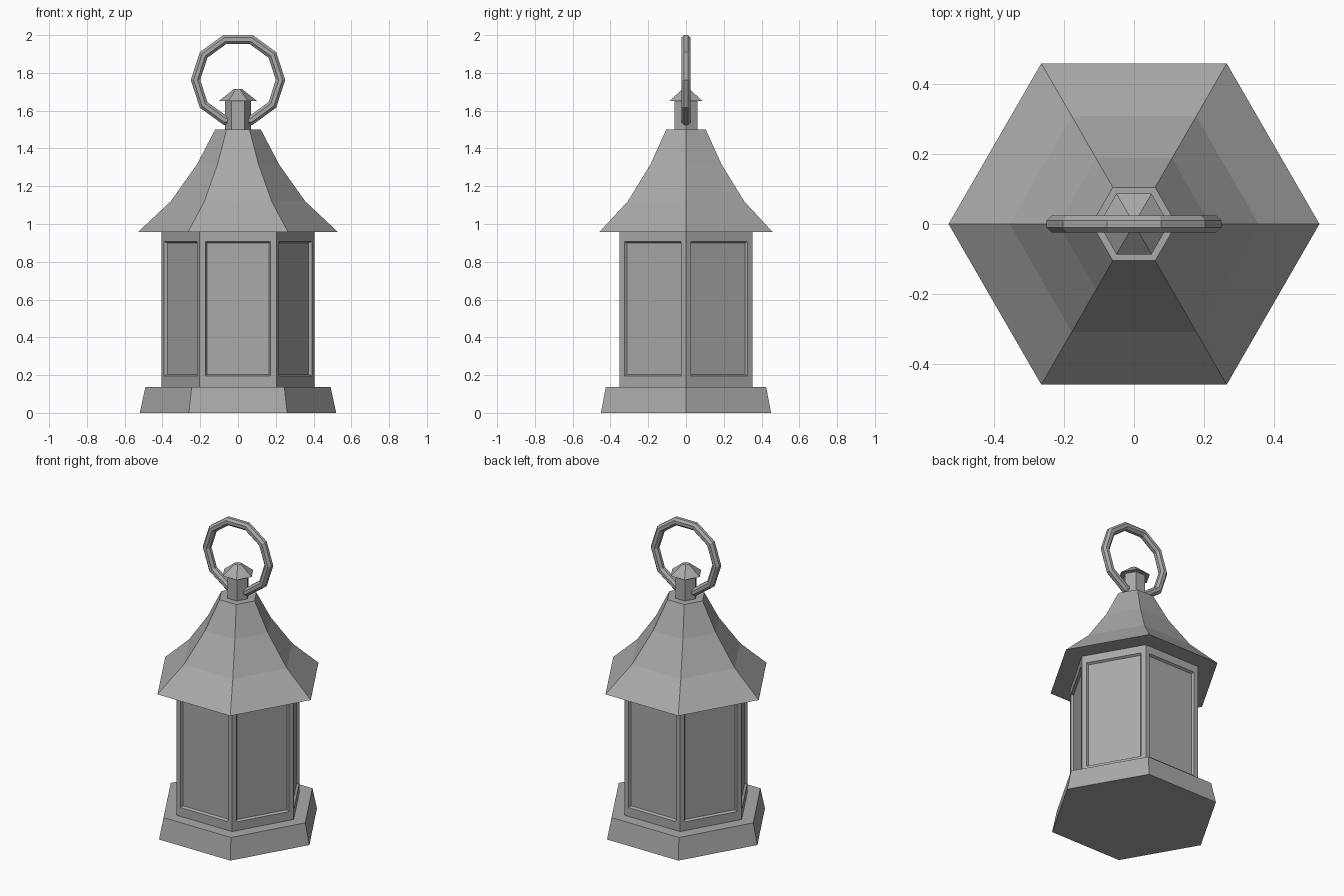
import bpy, bmesh
from math import cos, sin, pi, tau

cube = bpy.data.objects.get("Cube")
if cube:
    bpy.data.objects.remove(cube)

# Single metal colour
metal = bpy.data.materials.new("grey metal")
GREY = (0.4, 0.4, 0.4, 1)
metal.use_nodes = True
metal.diffuse_color = GREY
metal.node_tree.nodes["Principled BSDF"].inputs["Base Color"].default_value = GREY


def finish(name, bm):
    bmesh.ops.recalc_face_normals(bm, faces=bm.faces[:])
    mesh = bpy.data.meshes.new(name)
    bm.to_mesh(mesh)
    bm.free()
    mesh.materials.append(metal)
    obj = bpy.data.objects.new(name, mesh)
    bpy.context.collection.objects.link(obj)
    return obj


def hex_loft(profile):
    """Capped six-sided solid through (radius, height) pairs."""
    bm = bmesh.new()
    rings = [[bm.verts.new((r * cos(i * tau / 6), r * sin(i * tau / 6), z))
              for i in range(6)] for r, z in profile]
    for a, b in zip(rings, rings[1:]):
        for i in range(6):
            j = (i + 1) % 6
            bm.faces.new((a[i], a[j], b[j], b[i]))
    bm.faces.new(rings[0][::-1])
    bm.faces.new(rings[-1])
    bm.normal_update()
    return bm


# Plinth, roof, post and cap
finish("base", hex_loft([(0.52, 0), (0.49, 0.138)]))
finish("roof", hex_loft([(0.53, 0.957), (0.356, 1.12), (0.217, 1.316), (0.121, 1.5)]))
finish("top_post", hex_loft([(0.07, 1.5), (0.07, 1.66)]))
finish("post_cap", hex_loft([(0.1, 1.652), (0.022, 1.714)]))

# Lantern body with a recessed panel in every side
body = hex_loft([(0.406, 0.138), (0.406, 0.957)])
sides = [f for f in body.faces if abs(f.normal.z) < 0.5]
bmesh.ops.inset_individual(body, faces=sides, thickness=0.043)
for v in {v for f in sides for v in f.verts}:
    v.co.z = min(max(v.co.z, 0.196), 0.907)
bmesh.ops.inset_individual(body, faces=sides, thickness=0.011, depth=-0.015)
finish("body", body)

# Ten-sided carrying ring with an octagonal section
SEGMENTS, SECTION = 10, 8
ring = bmesh.new()
loops = []
for i in range(SEGMENTS):
    a = i * tau / SEGMENTS
    loop = []
    for k in range(SECTION):
        t = (k + 0.5) * tau / SECTION
        r = 0.225 + 0.027 * cos(t)
        loop.append(ring.verts.new((r * cos(a), 0.0265 * sin(t), 1.763 + r * sin(a))))
    loops.append(loop)
for i in range(SEGMENTS):
    a, b = loops[i], loops[(i + 1) % SEGMENTS]
    for k in range(SECTION):
        m = (k + 1) % SECTION
        ring.faces.new((a[k], a[m], b[m], b[k]))
finish("carry_ring", ring)
